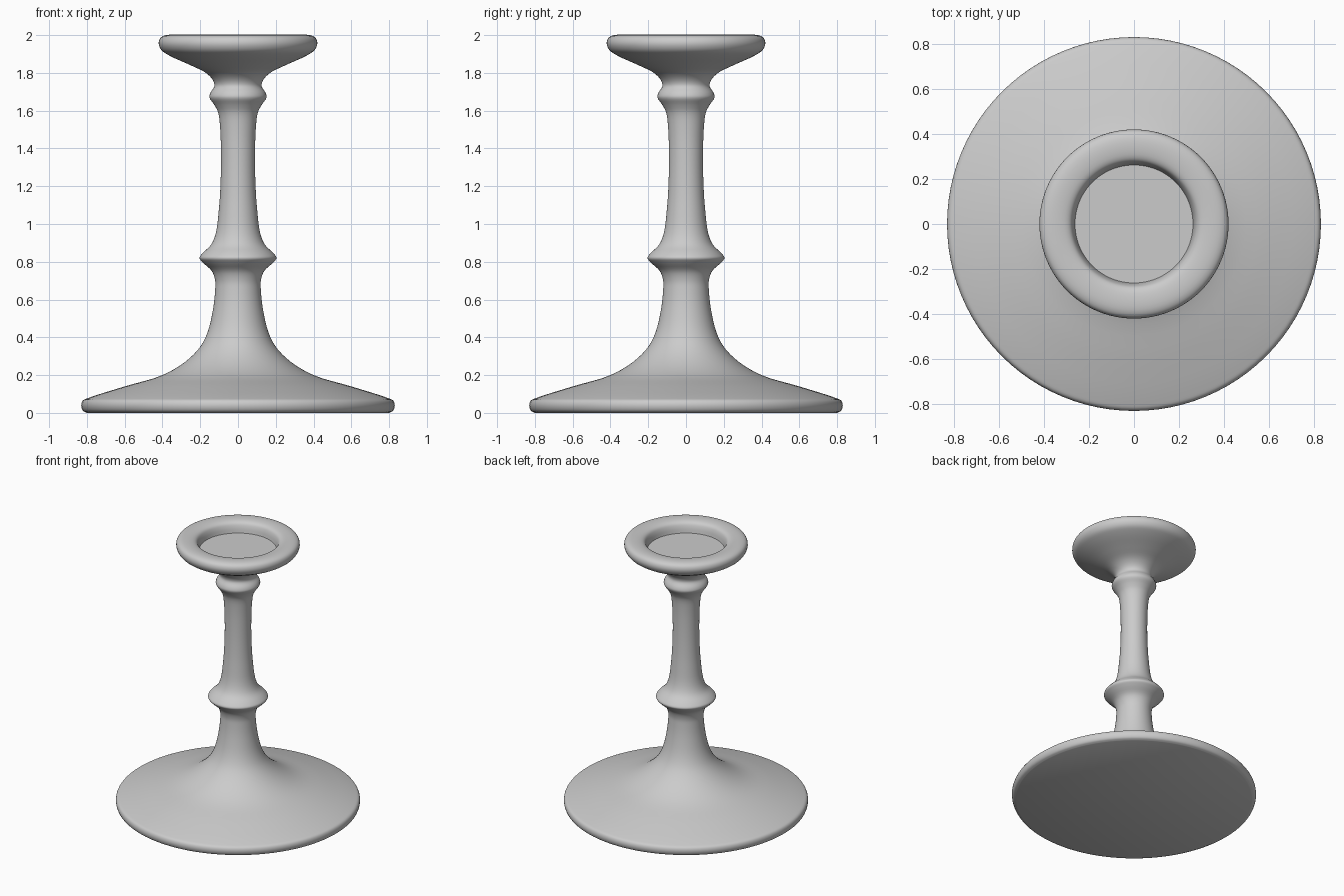
import bpy, bmesh, math
from mathutils import Vector

if "Cube" in bpy.data.objects:
    bpy.data.objects.remove(bpy.data.objects["Cube"])

SIDES = 96   # segments around the axis
STEPS = 4    # curve samples between profile points

# Turned profile (radius, height), split where the outline has a crisp edge
FOOT_BOTTOM = [(0, 0), (0.80, 0)]
OUTSIDE = [(0.80, 0), (0.821, 0.012), (0.83, 0.04), (0.822, 0.065), (0.79, 0.08),
           (0.60, 0.14), (0.40, 0.20), (0.28, 0.27), (0.20, 0.35), (0.16, 0.43),
           (0.132, 0.55), (0.121, 0.65), (0.121, 0.70), (0.138, 0.75), (0.185, 0.795),
           (0.204, 0.82), (0.188, 0.845), (0.143, 0.89), (0.118, 0.95), (0.101, 1.08),
           (0.093, 1.20), (0.09, 1.35), (0.094, 1.50), (0.105, 1.59), (0.125, 1.63),
           (0.151, 1.67), (0.146, 1.695), (0.125, 1.73), (0.132, 1.76), (0.17, 1.80),
           (0.25, 1.84), (0.36, 1.89), (0.405, 1.92), (0.42, 1.955), (0.411, 1.985),
           (0.38, 2.0), (0.31, 1.998), (0.283, 1.985), (0.27, 1.96), (0.262, 1.92)]
CUP_FLOOR = [(0.262, 1.92), (0, 1.92)]


def smooth_path(pts):
    """Centripetal-like curve through the points, with tangents scaled by spacing."""
    p = [Vector(q) for q in pts]
    t = [0.0]
    for a, b in zip(p, p[1:]):
        t.append(t[-1] + math.sqrt((b - a).length))
    n = len(p)
    tan = []
    for i in range(n):
        if i in (0, n - 1):
            j = min(i, n - 2)
            tan.append((p[j + 1] - p[j]) / (t[j + 1] - t[j]))
        else:
            h0, h1 = t[i] - t[i - 1], t[i + 1] - t[i]
            tan.append(((p[i] - p[i - 1]) / h0 * h1 + (p[i + 1] - p[i]) / h1 * h0) / (h0 + h1))
    out = []
    for i in range(n - 1):
        h = t[i + 1] - t[i]
        for k in range(STEPS):
            u = k / STEPS
            out.append(p[i] * (2*u**3 - 3*u**2 + 1) + tan[i] * h * (u**3 - 2*u**2 + u)
                       + p[i + 1] * (3*u**2 - 2*u**3) + tan[i + 1] * h * (u**3 - u**2))
    return out + [p[-1]]


# Candlestick: one lathed body
path = [Vector(FOOT_BOTTOM[0])] + smooth_path(OUTSIDE) + [Vector(CUP_FLOOR[1])]
bm = bmesh.new()
verts = [bm.verts.new((q.x, 0, q.y)) for q in path]
edges = [bm.edges.new(pair) for pair in zip(verts, verts[1:])]
bmesh.ops.spin(bm, geom=verts + edges, cent=(0, 0, 0), axis=(0, 0, 1),
               angle=math.tau, steps=SIDES, use_merge=True)
bmesh.ops.remove_doubles(bm, verts=bm.verts, dist=1e-5)
bmesh.ops.recalc_face_normals(bm, faces=bm.faces)
mesh = bpy.data.meshes.new("candlestick")
bm.to_mesh(mesh)
bm.free()

candlestick = bpy.data.objects.new("candlestick", mesh)
bpy.context.collection.objects.link(candlestick)

grey = bpy.data.materials.new("light grey")
grey.diffuse_color = (0.6, 0.6, 0.6, 1)
grey.use_nodes = True
grey.node_tree.nodes["Principled BSDF"].inputs["Base Color"].default_value = grey.diffuse_color
mesh.materials.append(grey)

bpy.context.view_layer.objects.active = candlestick
candlestick.select_set(True)
bpy.ops.object.shade_smooth_by_angle(angle=math.radians(40))
